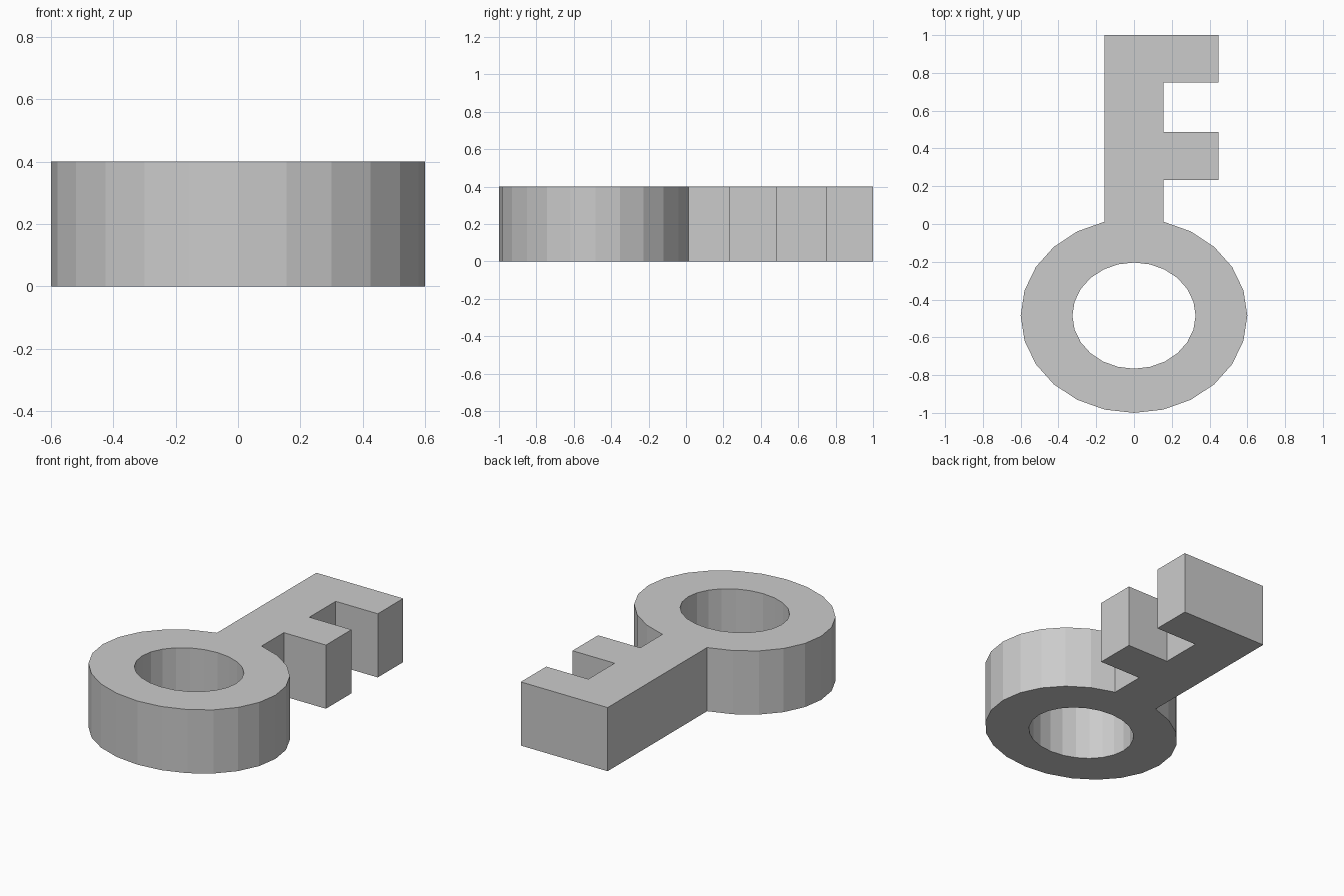
import bpy, bmesh
from math import cos, sin, radians

if "Cube" in bpy.data.objects:
    bpy.data.objects.remove(bpy.data.objects["Cube"])

HEIGHT = 0.4
CY = -0.485            # centre of the oval bow
RX, RY = 0.6, 0.515    # outer oval radii
HX, HY = 0.326, 0.281  # hole radii


def oval(rx, ry, start, stop):
    return [(rx * cos(radians(a)), CY + ry * sin(radians(a)))
            for a in range(start, stop, 15)]


# Outline: 24-sided bow left open at its top, then shaft with two teeth
outer = oval(RX, RY, 105, 436)
shaft_x, tooth_x = outer[-1][0], 0.448
for low, high in ((0.233, 0.487), (0.748, 1.0)):
    outer += [(shaft_x, low), (tooth_x, low), (tooth_x, high)]
    if high < 1.0:
        outer.append((shaft_x, high))
outer.append((-shaft_x, 1.0))
hole = oval(HX, HY, 0, 360)

# Fill between outline and hole, then raise to full thickness
bm = bmesh.new()
edges = []
for loop in (outer, hole):
    verts = [bm.verts.new((x, y, 0)) for x, y in loop]
    edges += [bm.edges.new((v, verts[(i + 1) % len(verts)]))
              for i, v in enumerate(verts)]
bmesh.ops.triangle_fill(bm, edges=edges, use_beauty=True, use_dissolve=False)
result = bmesh.ops.extrude_face_region(bm, geom=bm.faces[:], use_keep_orig=True)
top = [g for g in result["geom"] if isinstance(g, bmesh.types.BMVert)]
bmesh.ops.translate(bm, verts=top, vec=(0, 0, HEIGHT))
bmesh.ops.recalc_face_normals(bm, faces=bm.faces[:])

mesh = bpy.data.meshes.new("key")
bm.to_mesh(mesh)
bm.free()
bpy.context.collection.objects.link(bpy.data.objects.new("key", mesh))
